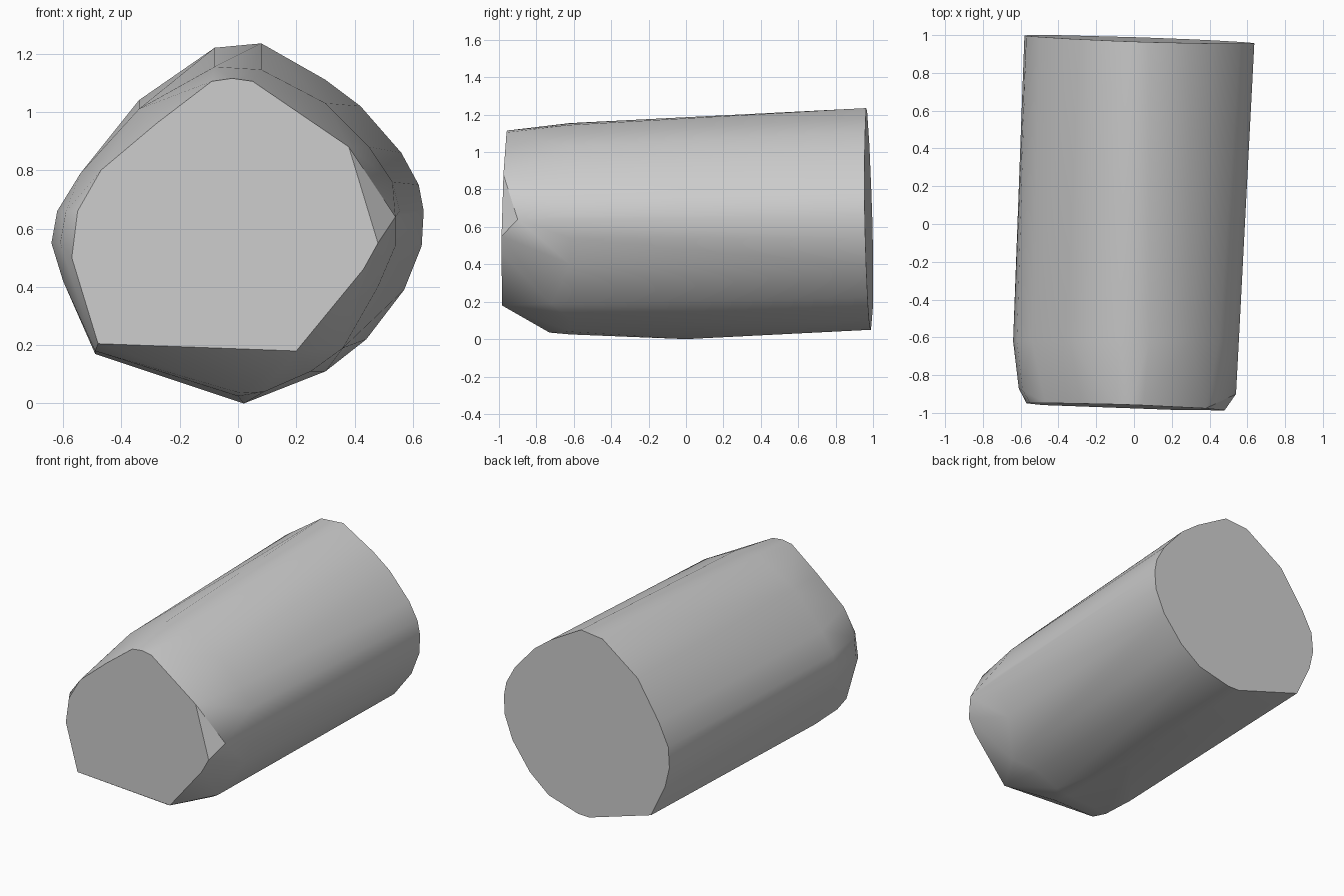
import bpy, bmesh, math

if "Cube" in bpy.data.objects:
    bpy.data.objects.remove(bpy.data.objects["Cube"], do_unlink=True)

grey = bpy.data.materials.new("stone grey")
grey.use_nodes = True
colour = (0.6, 0.6, 0.6, 1)
grey.diffuse_color = colour
grey.node_tree.nodes["Principled BSDF"].inputs["Base Color"].default_value = colour

# Cross-sections (x, z), anticlockwise from the bottom
front_cap = [(0.2, 0.18), (0.29, 0.29), (0.43, 0.46), (0.48, 0.55), (0.38, 0.88),
             (0.17, 1.02), (0.05, 1.105), (-0.02, 1.115), (-0.09, 1.105),
             (-0.28, 0.96), (-0.47, 0.8), (-0.55, 0.66), (-0.57, 0.5), (-0.48, 0.205)]
shoulder = [(0.0, 0.025), (0.09, 0.04), (0.25, 0.11), (0.36, 0.2), (0.48, 0.4),
            (0.54, 0.54), (0.555, 0.66), (0.53, 0.76), (0.45, 0.88), (0.3, 1.03),
            (0.08, 1.145), (-0.08, 1.155), (-0.34, 1.01), (-0.54, 0.79),
            (-0.62, 0.66), (-0.64, 0.55), (-0.6, 0.42), (-0.49, 0.17)]
back_cap = [(0.08, 0.05), (0.3, 0.11), (0.44, 0.22), (0.57, 0.39), (0.63, 0.54),
            (0.637, 0.66), (0.62, 0.75), (0.56, 0.86), (0.42, 1.02), (0.3, 1.11),
            (0.08, 1.235), (-0.08, 1.22), (-0.34, 1.04), (-0.5, 0.8),
            (-0.57, 0.66), (-0.58, 0.53), (-0.55, 0.4), (-0.45, 0.19), (0.0, 0.05)]

# Both end planes lean slightly
points = [(x, -0.98 - 0.036 * x + 0.02 * z, z) for x, z in front_cap]
points += [(x, -0.62, z) for x, z in shoulder]
points += [(x, 0.99 - 0.033 * x - 0.02 * z, z) for x, z in back_cap]
# Rounded front corners and the belly point
points += [(0.54, -0.9, 0.64), (0.36, -0.72, 0.19), (0.01, -0.73, 0.035),
           (-0.61, -0.87, 0.55), (-0.59, -0.88, 0.66), (-0.49, -0.85, 0.18),
           (0.02, 0.0, 0.0)]

bm = bmesh.new()
for p in points:
    bm.verts.new(p)
hull = bmesh.ops.convex_hull(bm, input=bm.verts)
loose = {g for g in hull["geom_interior"] + hull["geom_unused"]
         if isinstance(g, bmesh.types.BMVert)}
bmesh.ops.delete(bm, geom=list(loose), context='VERTS')
# Merge the flat end caps into single faces
bmesh.ops.dissolve_limit(bm, angle_limit=math.radians(1), verts=bm.verts, edges=bm.edges)
bmesh.ops.recalc_face_normals(bm, faces=bm.faces)

mesh = bpy.data.meshes.new("rounded_block")
bm.to_mesh(mesh)
bm.free()
mesh.materials.append(grey)
block = bpy.data.objects.new("rounded_block", mesh)
bpy.context.collection.objects.link(block)
bpy.context.view_layer.objects.active = block
block.select_set(True)
bpy.ops.object.shade_smooth_by_angle(angle=math.radians(35))
